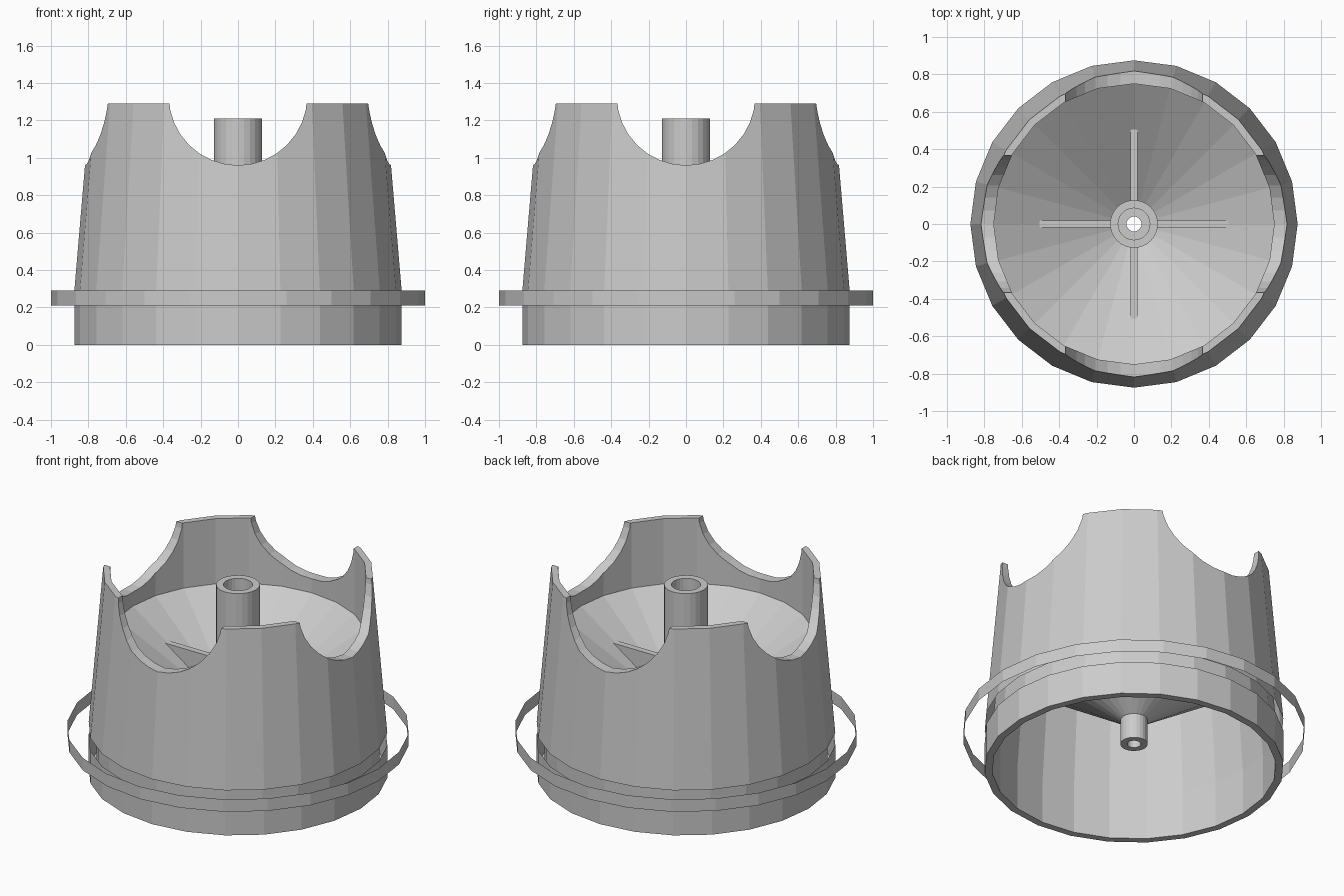
import bpy, bmesh, math
from mathutils import Matrix

if "Cube" in bpy.data.objects:
    bpy.data.objects.remove(bpy.data.objects["Cube"])

SIDES = 24


def finish(bm, name):
    mesh = bpy.data.meshes.new(name)
    bm.to_mesh(mesh)
    bm.free()
    obj = bpy.data.objects.new(name, mesh)
    bpy.context.collection.objects.link(obj)
    return obj


def lathe(name, profile, closed=True):
    """Turn an (r, z) profile around the z axis."""
    bm = bmesh.new()
    rings = []
    for i in range(SIDES):
        a = 2 * math.pi * i / SIDES
        rings.append([bm.verts.new((r * math.cos(a), r * math.sin(a), z)) for r, z in profile])
    n = len(profile)
    for i in range(SIDES):
        p, q = rings[i], rings[(i + 1) % SIDES]
        for j in range(n if closed else n - 1):
            k = (j + 1) % n
            bm.faces.new((p[j], q[j], q[k], p[k]))
    bmesh.ops.recalc_face_normals(bm, faces=bm.faces)
    return finish(bm, name)


# Cup wall, funnel floor, hollow hub and drain stem as one turned section
housing = lathe("funnel_housing", [
    (0.83, 0), (0.875, 0), (0.875, 0.21), (0.875, 0.29), (0.79, 1.29), (0.75, 1.29),
    (0.75, 0.87), (0.128, 0.45), (0.128, 1.21), (0.085, 1.21), (0.085, 0.36),
    (0.04, 0.36), (0.04, 0.16), (0.08, 0.16), (0.08, 0.32), (0.79, 0.80), (0.83, 0.29)])

# Four round notches in the rim
bm = bmesh.new()
for i in range(4):
    m = (Matrix.Rotation(i * math.pi / 2, 4, 'Z') @ Matrix.Translation((0.8, 0, 1.33))
         @ Matrix.Rotation(math.pi / 2, 4, 'Y'))
    bmesh.ops.create_cone(bm, cap_ends=True, segments=32, radius1=0.37, radius2=0.37,
                          depth=0.5, matrix=m)
cutter = finish(bm, "notch_cutter")
cutter.hide_render = True
mod = housing.modifiers.new("notches", 'BOOLEAN')
mod.operation = 'DIFFERENCE'
mod.solver = 'EXACT'
mod.object = cutter
bpy.context.view_layer.objects.active = housing
bpy.ops.object.modifier_apply(modifier=mod.name)
bpy.data.objects.remove(cutter)

# Open slot in the outer wall behind the band
bm = bmesh.new()
bm.from_mesh(housing.data)
slot = []
for f in bm.faces:
    c = f.calc_center_median()
    if 0.21 < c.z < 0.29 and c.xy.length > 0.85:
        slot.append(f)
bmesh.ops.delete(bm, geom=slot, context='FACES')
bm.to_mesh(housing.data)
bm.free()

# Thin flange band around the wall
lathe("flange_band", [(1.0, 0.21), (1.0, 0.29)], closed=False)

# Four flat-topped ribs between hub and funnel
for i in range(4):
    bm = bmesh.new()
    side = [[bm.verts.new((r, y, z)) for r, z in ((0.11, 0.42), (0.515, 0.695), (0.515, 0.705), (0.11, 0.705))]
            for y in (-0.02, 0.02)]
    bm.faces.new(side[0])
    bm.faces.new(side[1][::-1])
    for j in range(4):
        k = (j + 1) % 4
        bm.faces.new((side[0][k], side[0][j], side[1][j], side[1][k]))
    bmesh.ops.recalc_face_normals(bm, faces=bm.faces)
    rib = finish(bm, "funnel_rib")
    rib.rotation_euler.z = i * math.pi / 2
